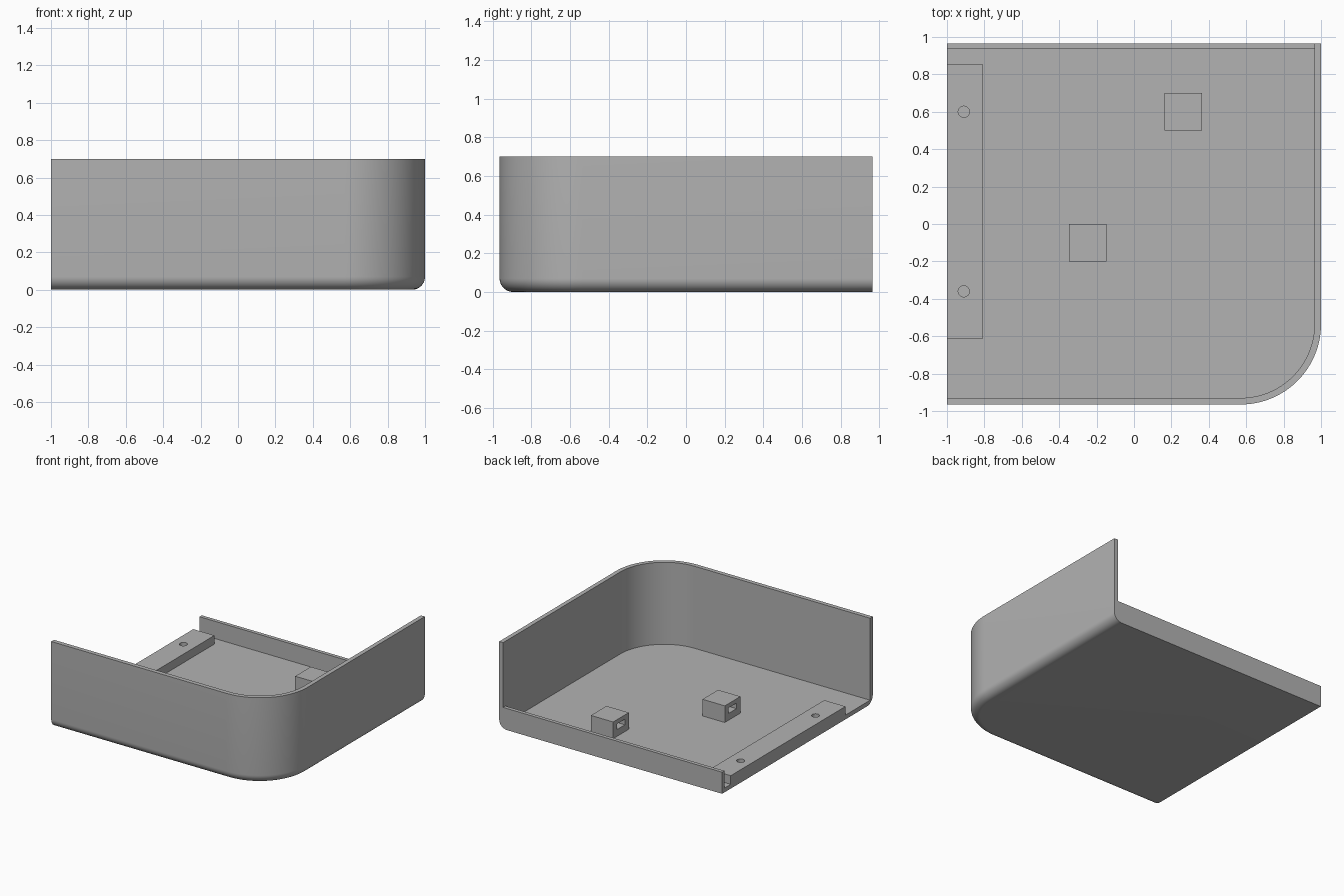
import bpy, bmesh
from math import sin, cos, pi, radians

cube = bpy.data.objects.get("Cube")
if cube:
    bpy.data.objects.remove(cube, do_unlink=True)

W, D, H = 1.0, 0.965, 0.70           # half width, half depth, wall height
WALL, FLOOR = 0.035, 0.035
CORNER, FILLET = 0.43, 0.07

grey = bpy.data.materials.new("plain grey")
grey.use_nodes = True
colour = (0.45, 0.45, 0.45, 1)
grey.diffuse_color = colour
grey.node_tree.nodes["Principled BSDF"].inputs["Base Color"].default_value = colour


def add_object(name, bm):
    bmesh.ops.recalc_face_normals(bm, faces=bm.faces[:])
    mesh = bpy.data.meshes.new(name)
    bm.to_mesh(mesh)
    bm.free()
    mesh.materials.append(grey)
    obj = bpy.data.objects.new(name, mesh)
    bpy.context.collection.objects.link(obj)
    return obj


def activate(obj):
    bpy.ops.object.select_all(action='DESELECT')
    obj.select_set(True)
    bpy.context.view_layer.objects.active = obj


def box(name, x, y, z):
    bm = bmesh.new()
    bmesh.ops.create_cube(bm, size=1)
    for v in bm.verts:
        v.co = [lo + (c + 0.5) * (hi - lo) for c, (lo, hi) in zip(v.co, (x, y, z))]
    return add_object(name, bm)


def cut(obj, cutter):
    cutter.hide_render = True
    mod = obj.modifiers.new("cut", 'BOOLEAN')
    mod.operation, mod.solver, mod.object = 'DIFFERENCE', 'EXACT', cutter
    activate(obj)
    bpy.ops.object.modifier_apply(modifier=mod.name)
    bpy.data.objects.remove(cutter, do_unlink=True)


def plan(inset):
    """Front wall, rounded corner and side wall as an open path."""
    r = CORNER - inset
    pts = [(-W, -D + inset)]
    for i in range(33):
        a = -pi / 2 + i / 32 * pi / 2
        pts.append((W - CORNER + r * cos(a), -D + CORNER + r * sin(a)))
    return pts + [(W - inset, D)]


# Tray shell: wall section with a rounded foot, swept along the plan
section = []
for i in range(11):
    a = i / 10 * pi / 2
    section.append((FILLET * (1 - sin(a)), FILLET * (1 - cos(a))))
section += [(0, H), (WALL, H), (WALL, FLOOR)]

bm = bmesh.new()
rings = [[bm.verts.new((x, y, z)) for x, y in plan(d)] for d, z in section]
for low, high in zip(rings, rings[1:]):
    for i in range(len(low) - 1):
        bm.faces.new((low[i], low[i + 1], high[i + 1], high[i]))
under = bm.verts.new((-W, D, 0))
over = bm.verts.new((-W, D, FLOOR))
bm.faces.new(rings[0] + [under])
bm.faces.new(rings[-1] + [over])
for end in (0, -1):
    bm.faces.new([ring[end] for ring in rings] + [over, under])
shell = add_object("tray_shell", bm)
activate(shell)
bpy.ops.object.shade_smooth_by_angle(angle=radians(30))

# Low lip along the back edge
box("back_lip", (-W, W - WALL), (D - 0.03, D), (FLOOR, 0.175))

# Mounting bar on the open side, with two screw holes
bar = box("mounting_bar", (-W, -0.81), (-0.615, 0.855), (FLOOR, 0.105))
for y in (0.60, -0.36):
    bm = bmesh.new()
    bmesh.ops.create_cone(bm, cap_ends=True, segments=32, radius1=0.03, radius2=0.03, depth=0.4)
    bmesh.ops.translate(bm, verts=bm.verts, vec=(-0.91, y, 0.1))
    cut(bar, add_object("screw_hole", bm))

# Two tie blocks on the floor, each with a slot through it
for name, x, y in (("rear_block", 0.263, 0.60), ("middle_block", -0.248, -0.10)):
    block = box(name, (x - 0.1, x + 0.1), (y - 0.1, y + 0.1), (FLOOR, 0.17))
    cut(block, box("slot", (x - 0.2, x + 0.2), (y - 0.05, y + 0.05), (0.09, 0.135)))
